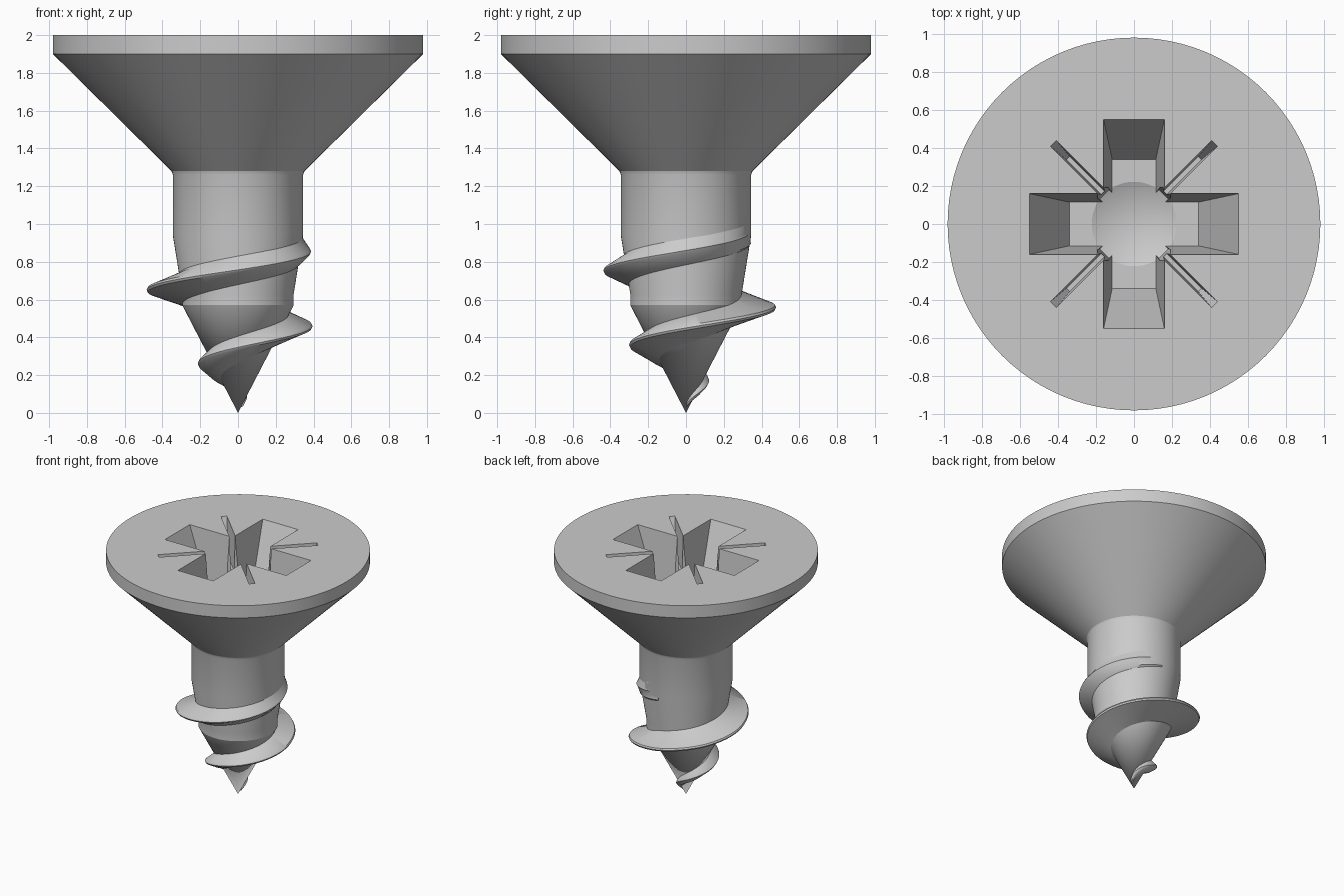
import bpy, bmesh, math

if "Cube" in bpy.data.objects:
    bpy.data.objects.remove(bpy.data.objects["Cube"])

def make_object(name, bm):
    bmesh.ops.recalc_face_normals(bm, faces=bm.faces[:])
    me = bpy.data.meshes.new(name)
    bm.to_mesh(me)
    bm.free()
    ob = bpy.data.objects.new(name, me)
    bpy.context.collection.objects.link(ob)
    return ob

def lathe(name, profile, n=96):
    # profile: (radius, z) from bottom to top; radius 0 gives a pole, top is capped
    bm = bmesh.new()
    rings = []
    for r, z in profile:
        if r == 0:
            rings.append([bm.verts.new((0, 0, z))] * n)
        else:
            rings.append([bm.verts.new((r * math.cos(i * math.tau / n), r * math.sin(i * math.tau / n), z))
                          for i in range(n)])
    for a, b in zip(rings, rings[1:]):
        for i in range(n):
            j = (i + 1) % n
            bm.faces.new(list(dict.fromkeys([a[i], a[j], b[j], b[i]])))
    bm.faces.new(rings[-1])
    return make_object(name, bm)

def tapered_bar(name, top, bottom, z_top, z_bottom, angle):
    # bar through the axis, top / bottom = (half length, half width)
    bm = bmesh.new()
    c, s = math.cos(angle), math.sin(angle)
    loops = []
    for (l, w), z in ((bottom, z_bottom), (top, z_top)):
        loops.append([bm.verts.new((x * c - y * s, x * s + y * c, z))
                      for x, y in ((-l, -w), (l, -w), (l, w), (-l, w))])
    lo, hi = loops
    bm.faces.new(lo)
    bm.faces.new(hi)
    for i in range(4):
        j = (i + 1) % 4
        bm.faces.new((lo[i], lo[j], hi[j], hi[i]))
    return make_object(name, bm)

def interp(table, z):
    if z <= table[0][0]:
        return table[0][1]
    for (z0, r0), (z1, r1) in zip(table, table[1:]):
        if z <= z1:
            return r0 + (r1 - r0) * (z - z0) / (z1 - z0)
    return table[-1][1]

def smooth(ob, deg):
    bpy.ops.object.select_all(action='DESELECT')
    ob.select_set(True)
    bpy.context.view_layer.objects.active = ob
    bpy.ops.object.shade_smooth_by_angle(angle=math.radians(deg))

# Screw body: pointed shank and countersunk head
shank = [(0, 0), (0.295, 0.57), (0.295, 0.63), (0.345, 0.94), (0.345, 1.26)]
body = lathe("screw_body", shank + [(0.352, 1.28), (0.98, 1.9), (0.98, 2.0)])

# Cross-shaped drive recess with diagonal slots and a conical pocket
TOP, FLOOR = 2.0, 1.5
up = 0.05
cutters = []
for k in range(2):
    a = k * math.pi / 2
    cutters.append(tapered_bar("arm_cutter", (0.55 + 0.021, 0.16 + 0.0045), (0.34, 0.115),
                               TOP + up, FLOOR, a))
    cutters.append(tapered_bar("slot_cutter", (0.62, 0.024), (0.49, 0.012),
                               TOP + up, 1.72, a + math.pi / 4))
    cutters.append(tapered_bar("corner_cutter", (0.25, 0.045), (0.22, 0.035),
                               TOP + up, FLOOR + 0.003, a + math.pi / 4))
cutters.append(lathe("pocket_cutter", [(0, FLOOR - 0.1), (0.222, FLOOR - 0.002), (0.222, FLOOR + 0.02)]))
for cut in cutters:
    cut.hide_render = True
    mod = body.modifiers.new("recess", 'BOOLEAN')
    mod.operation = 'DIFFERENCE'
    mod.solver = 'EXACT'
    mod.object = cut
    bpy.context.view_layer.objects.active = body
    bpy.ops.object.modifier_apply(modifier=mod.name)
    bpy.data.objects.remove(cut, do_unlink=True)
smooth(body, 20)

# Helical thread: crest radius by height, roots buried in the shank
crest = [(0.04, 0.025), (0.15, 0.115), (0.24, 0.20), (0.35, 0.297), (0.45, 0.39), (0.56, 0.48),
         (0.61, 0.49), (0.65, 0.485), (0.76, 0.435), (0.86, 0.385), (0.96, 0.338)]
core = [(z, r) for r, z in shank]
PITCH, Z0, Z1, STEPS = 0.41, 0.05, 0.96, 260
bm = bmesh.new()
prev = None
for i in range(STEPS + 1):
    z = Z0 + (Z1 - Z0) * i / STEPS
    a = math.tau * (z - 0.45) / PITCH
    h = min(0.085, 0.02 + 0.35 * (z - Z0))
    rc = interp(crest, z)
    lo, hi = max(z - h, 0.01), z + h
    r_lo, r_hi = interp(core, lo) * 0.97, interp(core, hi) * 0.97
    mid = interp(core, z)
    section = [(r_lo, lo), (mid + (rc - mid) * 0.12, z - h * 0.72), (rc - 0.006, z - 0.012), (rc, z),
               (rc - 0.006, z + 0.012), (mid + (rc - mid) * 0.12, z + h * 0.8), (r_hi, hi)]
    ring = [bm.verts.new((r * math.cos(a), r * math.sin(a), zz)) for r, zz in section]
    if prev:
        for j in range(len(ring) - 1):
            bm.faces.new((prev[j], ring[j], ring[j + 1], prev[j + 1]))
    else:
        bm.faces.new(ring)
    prev = ring
bm.faces.new(prev)
thread = make_object("thread", bm)
smooth(thread, 40)
